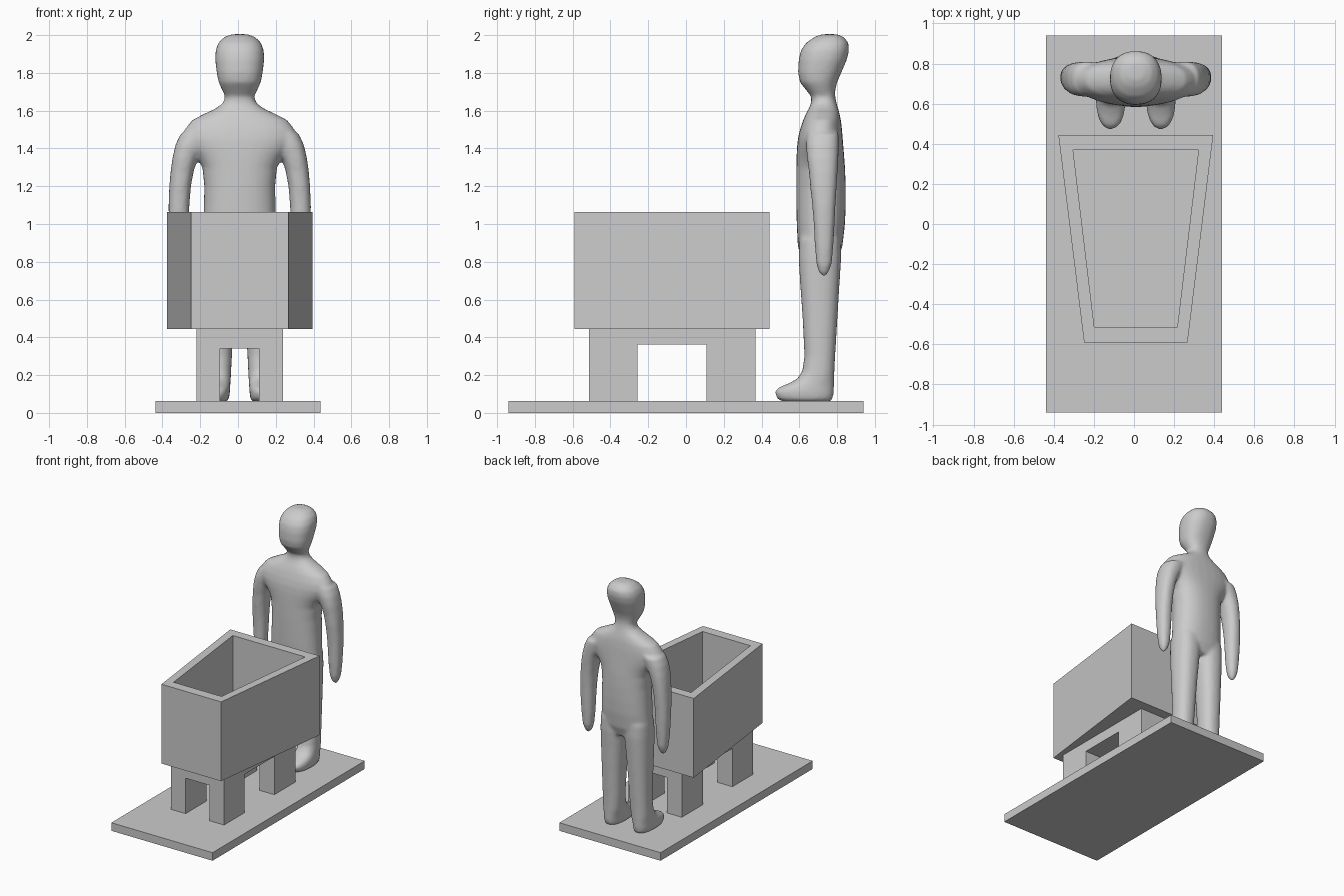
import bpy, bmesh, math

if "Cube" in bpy.data.objects:
    bpy.data.objects.remove(bpy.data.objects["Cube"])

grey = bpy.data.materials.new("stone grey")
grey.diffuse_color = (0.6, 0.6, 0.6, 1)
grey.use_nodes = True
grey.node_tree.nodes["Principled BSDF"].inputs["Base Color"].default_value = grey.diffuse_color
CX = 0.009  # shared centre line of trough, stand and figure


def make(name, bm):
    bmesh.ops.recalc_face_normals(bm, faces=bm.faces)
    me = bpy.data.meshes.new(name)
    bm.to_mesh(me)
    bm.free()
    me.materials.append(grey)
    ob = bpy.data.objects.new(name, me)
    bpy.context.collection.objects.link(ob)
    return ob


def frustum(bm, yf, yb, wf, wb, z0, z1, cx=CX):
    """Vertical prism; half width wf at the front yf and wb at the back yb."""
    plan = [(cx - wf, yf), (cx + wf, yf), (cx + wb, yb), (cx - wb, yb)]
    lo = [bm.verts.new((x, y, z0)) for x, y in plan]
    hi = [bm.verts.new((x, y, z1)) for x, y in plan]
    bm.faces.new(lo[::-1])
    bm.faces.new(hi)
    for i in range(4):
        j = (i + 1) % 4
        bm.faces.new((lo[i], lo[j], hi[j], hi[i]))


def prism(name, *args, **kw):
    bm = bmesh.new()
    frustum(bm, *args, **kw)
    return make(name, bm)


def cut(ob, cutter):
    cutter.hide_render = True
    m = ob.modifiers.new("cut", 'BOOLEAN')
    m.operation, m.solver, m.object = 'DIFFERENCE', 'EXACT', cutter
    apply(ob)
    bpy.data.objects.remove(cutter)


def apply(ob):
    bpy.ops.object.select_all(action='DESELECT')
    ob.select_set(True)
    bpy.context.view_layer.objects.active = ob
    for m in list(ob.modifiers):
        bpy.ops.object.modifier_apply(modifier=m.name)


# Base slab
prism("base", -0.94, 0.94, 0.438, 0.438, 0, 0.063, cx=0)

# Tapered open trough
trough = prism("trough", -0.59, 0.443, 0.258, 0.386, 0.443, 1.063)
cut(trough, prism("trough_hollow", -0.513, 0.37, 0.207, 0.313, 0.51, 1.2))

# Stand: block with one opening lengthways and one crossways
stand = prism("stand", -0.513, 0.367, 0.23, 0.23, 0.063, 0.443)
cut(stand, prism("long_opening", -0.8, 0.8, 0.103, 0.103, -0.1, 0.34))
cut(stand, prism("cross_opening", -0.258, 0.108, 0.5, 0.5, -0.1, 0.362))


# Figure: stacked rounded rings (z, x0, x1, y0, y1), fused and smoothed
def loft(bm, rings, side=1, n=28, power=2.3):
    loops = []
    for z, x0, x1, y0, y1 in rings:
        loop = []
        for i in range(n):
            a = 2 * math.pi * i / n
            c, s = math.cos(a), math.sin(a)
            ux = math.copysign(abs(c) ** (2 / power), c)
            uy = math.copysign(abs(s) ** (2 / power), s)
            x = (x0 + x1) / 2 + ux * (x1 - x0) / 2
            y = (y0 + y1) / 2 + uy * (y1 - y0) / 2
            loop.append(bm.verts.new((CX + side * x, y, z)))
        loops.append(loop)
    for a, b in zip(loops, loops[1:]):
        for i in range(n):
            j = (i + 1) % n
            bm.faces.new((a[i], a[j], b[j], b[i]))
    bm.faces.new(loops[0][::-1])
    bm.faces.new(loops[-1])


# half width and depth of torso, neck and head
body = [(0.80, .15, .62, .80), (0.88, .20, .592, .828), (1.0, .194, .586, .842),
        (1.1, .19, .584, .846), (1.2, .188, .583, .846), (1.3, .198, .584, .842),
        (1.35, .225, .585, .838), (1.4, .265, .587, .834), (1.45, .295, .592, .83),
        (1.5, .292, .603, .826), (1.55, .253, .62, .82), (1.585, .185, .636, .813),
        (1.61, .13, .65, .806), (1.64, .088, .662, .797), (1.675, .077, .663, .79),
        (1.71, .094, .635, .79), (1.75, .112, .603, .80), (1.8, .122, .593, .822),
        (1.87, .13, .596, .852), (1.92, .128, .608, .864), (1.96, .113, .636, .86),
        (1.99, .082, .68, .835), (2.005, .04, .72, .80)]
arm = [(0.725, .315, .335, .72, .74), (0.745, .298, .348, .702, .756),
       (0.79, .284, .361, .69, .772), (0.88, .275, .37, .682, .78),
       (1.0, .27, .376, .676, .787), (1.1, .266, .377, .668, .792),
       (1.2, .258, .373, .657, .798), (1.28, .243, .366, .65, .803),
       (1.35, .222, .356, .64, .807), (1.42, .18, .34, .635, .81),
       (1.48, .15, .312, .64, .81)]
leg = [(0.06, .066, .18, .51, .765), (0.075, .056, .194, .482, .778),
       (0.11, .052, .199, .47, .783), (0.135, .05, .198, .49, .784),
       (0.155, .049, .196, .54, .784), (0.18, .047, .195, .588, .785),
       (0.22, .045, .194, .615, .786), (0.3, .041, .193, .627, .79),
       (0.5, .03, .196, .617, .802), (0.7, .014, .2, .603, .814),
       (0.82, .003, .201, .596, .822), (0.92, .0, .198, .6, .82)]

bm = bmesh.new()
loft(bm, [(z, -w, w, y0, y1) for z, w, y0, y1 in body])
for side in (-1, 1):
    loft(bm, arm, side)
    loft(bm, leg, side)
figure = make("standing_figure", bm)
rm = figure.modifiers.new("fuse", 'REMESH')
rm.mode, rm.voxel_size = 'VOXEL', 0.011
sm = figure.modifiers.new("soften", 'SMOOTH')
sm.factor, sm.iterations = 0.5, 10
apply(figure)
bpy.ops.object.shade_smooth()
